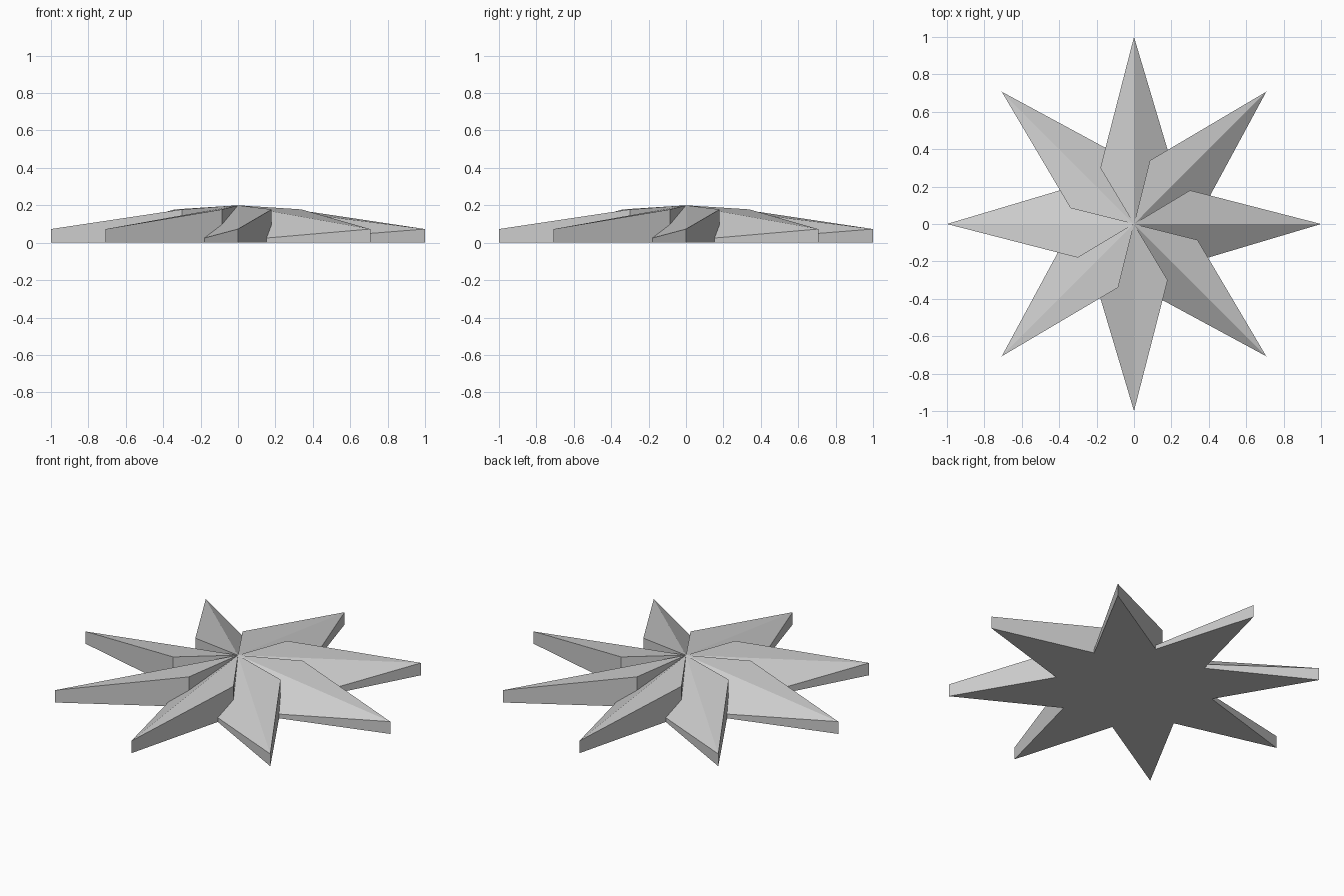
import bpy, bmesh
from math import radians
from mathutils import Vector, Matrix

if "Cube" in bpy.data.objects:
    bpy.data.objects.remove(bpy.data.objects["Cube"])

POINTS = 8
STEP = radians(360 / POINTS)


def turn(v, n):
    return Matrix.Rotation(n * STEP, 3, 'Z') @ v


# Key points of the petal pointing along +x
hub = Vector((0, 0, 0.2))
tip = Vector((1, 0, 0.073))
high = Vector((0.3, 0.18, 0.178))            # raised shoulder
prev_high, prev_tip = turn(high, -1), turn(tip, -1)
low = prev_high.lerp(prev_tip, 0.153)        # low shoulder, on neighbour's wall
low.z = 0.025

# Foot of the neighbour's shoulder, on the sloping low facet
normal = (tip - hub).cross(low - hub)
foot = prev_high.copy()
foot.z = hub.z - (normal.x * foot.x + normal.y * foot.y) / normal.z


def ground(v):
    return Vector((v.x, v.y, 0))


bm = bmesh.new()


def face(points, n):
    bm.faces.new([bm.verts.new(turn(p, n)) for p in points])


outline = []
for n in range(POINTS):
    # Two roof facets
    face([hub, tip, high], n)
    face([hub, foot, low, tip], n)
    # Outer wall on the low side
    face([tip, low, ground(low), ground(tip)], n)
    # Walls of the neighbouring petal rising above this one
    face([hub, prev_high, foot], n)
    face([prev_high, prev_tip, ground(prev_tip), ground(low), low, foot], n)
    outline += [turn(ground(low), n), turn(ground(tip), n)]

# Flat star-shaped underside
face(outline[::-1], 0)

bmesh.ops.remove_doubles(bm, verts=bm.verts, dist=0.0005)
bmesh.ops.recalc_face_normals(bm, faces=bm.faces)
mesh = bpy.data.meshes.new("pinwheel_star")
bm.to_mesh(mesh)
bm.free()
bpy.context.collection.objects.link(bpy.data.objects.new("pinwheel_star", mesh))
